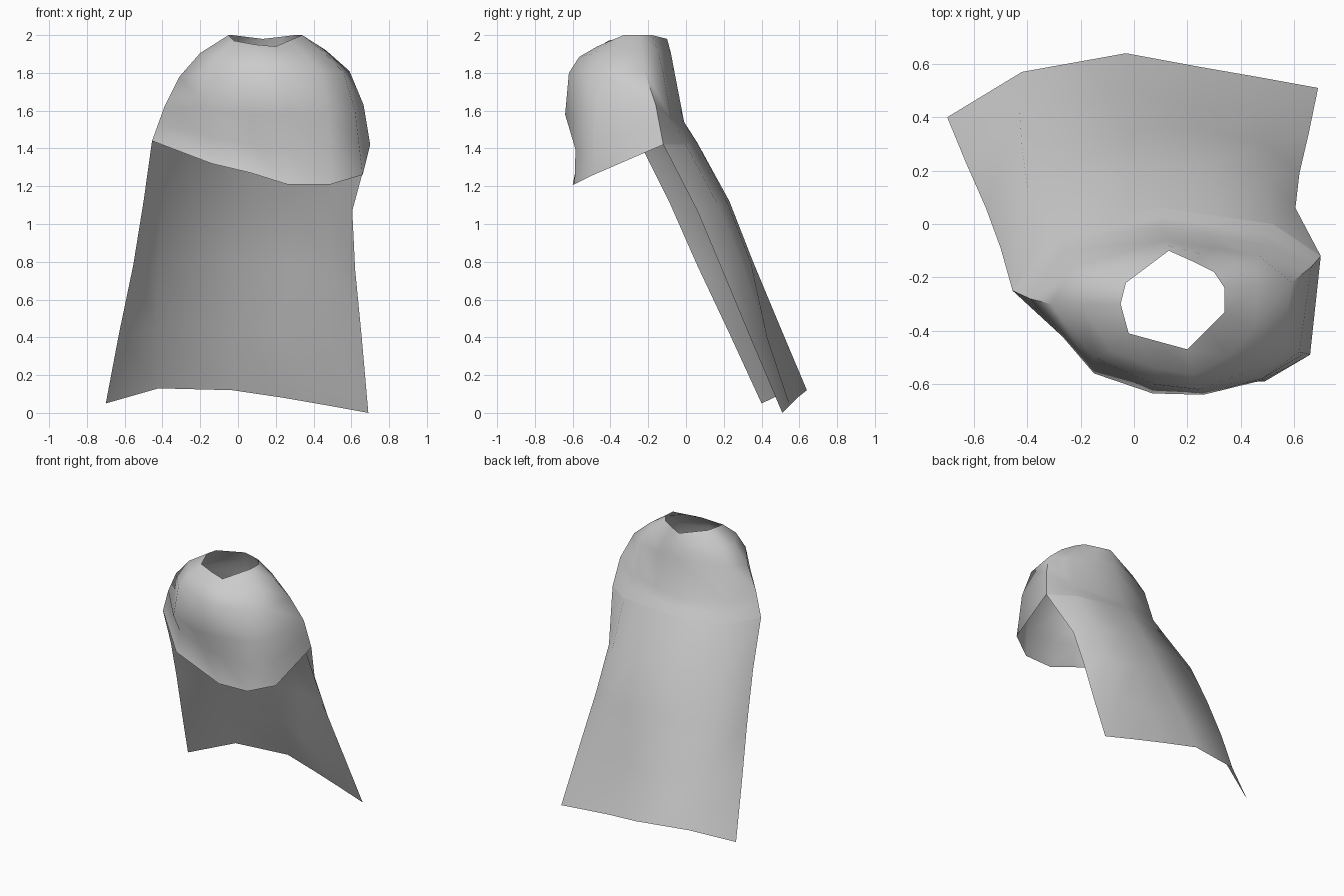
import bpy, bmesh
from mathutils import Vector


def make_sheet(name, rows, closed):
    """Bridge rows of points into an open, smooth-shaded quad sheet."""
    bm = bmesh.new()
    grid = [[bm.verts.new(p) for p in row] for row in rows]
    n = len(rows[0])
    for a, b in zip(grid, grid[1:]):
        for i in range(n if closed else n - 1):
            j = (i + 1) % n
            bm.faces.new((a[i], b[i], b[j], a[j]))
    bmesh.ops.recalc_face_normals(bm, faces=bm.faces)
    mesh = bpy.data.meshes.new(name)
    bm.to_mesh(mesh)
    bm.free()
    ob = bpy.data.objects.new(name, mesh)
    bpy.context.collection.objects.link(ob)
    bpy.ops.object.select_all(action='DESELECT')
    ob.select_set(True)
    bpy.context.view_layer.objects.active = ob
    bpy.ops.object.shade_smooth_by_angle(angle=1.05)
    return ob


# Mantle loops, from the left side round the front, right and back
neck = [(-.05, -.30, 2.0), (-.02, -.41, 1.97), (.09, -.44, 1.95), (.20, -.47, 1.94),
        (.27, -.40, 1.97), (.34, -.33, 2.0), (.34, -.24, 2.0), (.30, -.18, 2.0),
        (.22, -.14, 1.99), (.13, -.10, 1.98), (-.03, -.22, 2.0)]
shoulder = [(-.31, -.30, 1.78), (-.15, -.50, 1.80), (.07, -.60, 1.81), (.24, -.62, 1.80),
            (.44, -.55, 1.80), (.56, -.45, 1.80), (.59, -.22, 1.81), (.47, -.12, 1.80),
            (.30, -.09, 1.80), (.12, -.06, 1.80), (-.23, -.16, 1.80)]
chest = [(-.39, -.28, 1.62), (-.15, -.56, 1.60), (.07, -.635, 1.58), (.26, -.64, 1.58),
         (.48, -.58, 1.58), (.62, -.48, 1.60), (.665, -.16, 1.63), (.49, -.08, 1.56),
         (.30, -.045, 1.55), (.10, -.01, 1.54), (-.26, -.10, 1.56)]
hem = [(-.455, -.25, 1.44), (-.14, -.54, 1.32), (.07, -.58, 1.27), (.26, -.60, 1.21),
       (.49, -.59, 1.21), (.66, -.49, 1.26), (.70, -.12, 1.42), (.52, .0, 1.42),
       (.31, .03, 1.43), (.10, .06, 1.43), (-.30, -.03, 1.43)]


def between(a, b, shift):
    """Loop halfway between two loops, offset per column."""
    return [(Vector(p) + Vector(q)) / 2 + Vector(shift(i))
            for i, (p, q) in enumerate(zip(a, b))]


# Slight bulge over the shoulders, slight tuck under the chest
yoke = between(neck, shoulder, lambda i: (-.02 if i in (0, 10) else 0, -.02 if 1 <= i <= 4 else 0, .015))
tuck = between(chest, hem, lambda i: (0, .06 if 1 <= i <= 3 else 0, 0))
make_sheet("shoulder_mantle", [neck, yoke, shoulder, chest, tuck, hem], True)

# Back cape hangs from the rear part of the mantle hem, left to right
seam = [hem[i] for i in (0, 10, 9, 8, 7, 6)]
cape = [
    seam,
    [(-.50, -.09, 1.12), (-.40, .14, 1.12), (.08, .23, 1.12), (.29, .22, 1.11),
     (.50, .17, 1.10), (.605, .06, 1.07)],
    [(-.555, .06, .78), (-.42, .29, .80), (.04, .355, .80), (.27, .345, .79),
     (.49, .30, .78), (.62, .19, .76)],
    [(-.63, .23, .42), (-.43, .44, .45), (-.01, .505, .44), (.22, .43, .42),
     (.47, .43, .40), (.655, .34, .40)],
    [(-.70, .40, .05), (-.42, .57, .13), (-.03, .64, .12), (.24, .59, .08),
     (.47, .55, .04), (.69, .51, .0)],
]
make_sheet("back_cape", cape, False)
